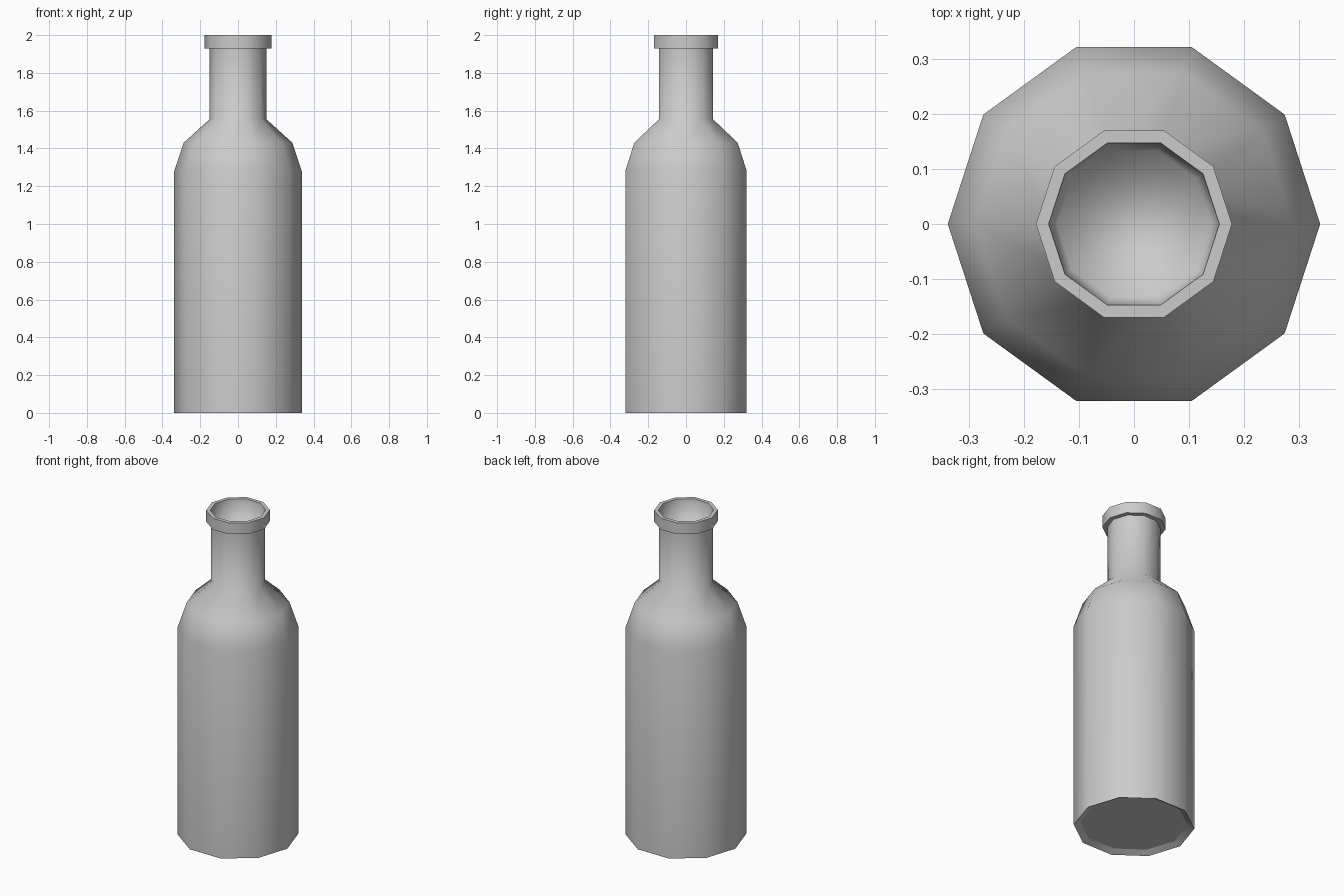
import bpy, bmesh
from math import cos, sin, tau

if "Cube" in bpy.data.objects:
    bpy.data.objects.remove(bpy.data.objects["Cube"])

SIDES = 10

# Profile from underside to inside of the mouth: radius, height, sharp ring
PROFILE = [
    (0.30, 0.02, True),    # recessed base
    (0.338, 0.0, True),    # foot edge
    (0.338, 1.28, False),  # top of body
    (0.288, 1.43, False),  # shoulder
    (0.15, 1.555, False),  # bottom of neck
    (0.15, 1.93, True),    # top of neck
    (0.178, 1.93, True),   # lip underside
    (0.178, 2.0, True),    # lip top
    (0.155, 2.0, True),    # mouth
    (0.14, 1.85, False),   # closed floor inside the neck
]


def lathe(name, profile, sides):
    bm = bmesh.new()
    rings = [[bm.verts.new((r * cos(tau * i / sides), r * sin(tau * i / sides), z))
              for i in range(sides)] for r, z, _ in profile]
    # Side walls
    for a, b in zip(rings, rings[1:]):
        for i in range(sides):
            j = (i + 1) % sides
            bm.faces.new((a[i], a[j], b[j], b[i]))
    # Underside and floor inside the mouth
    bm.faces.new(rings[0][::-1])
    bm.faces.new(rings[-1])
    for f in bm.faces:
        f.smooth = True
    # Crisp rings at the lip and foot
    for ring, (_, _, sharp) in zip(rings, profile):
        for i in range(sides):
            bm.edges.get((ring[i], ring[(i + 1) % sides])).smooth = not sharp
    mesh = bpy.data.meshes.new(name)
    bm.to_mesh(mesh)
    bm.free()
    obj = bpy.data.objects.new(name, mesh)
    bpy.context.collection.objects.link(obj)
    return obj


lathe("bottle", PROFILE, SIDES)
